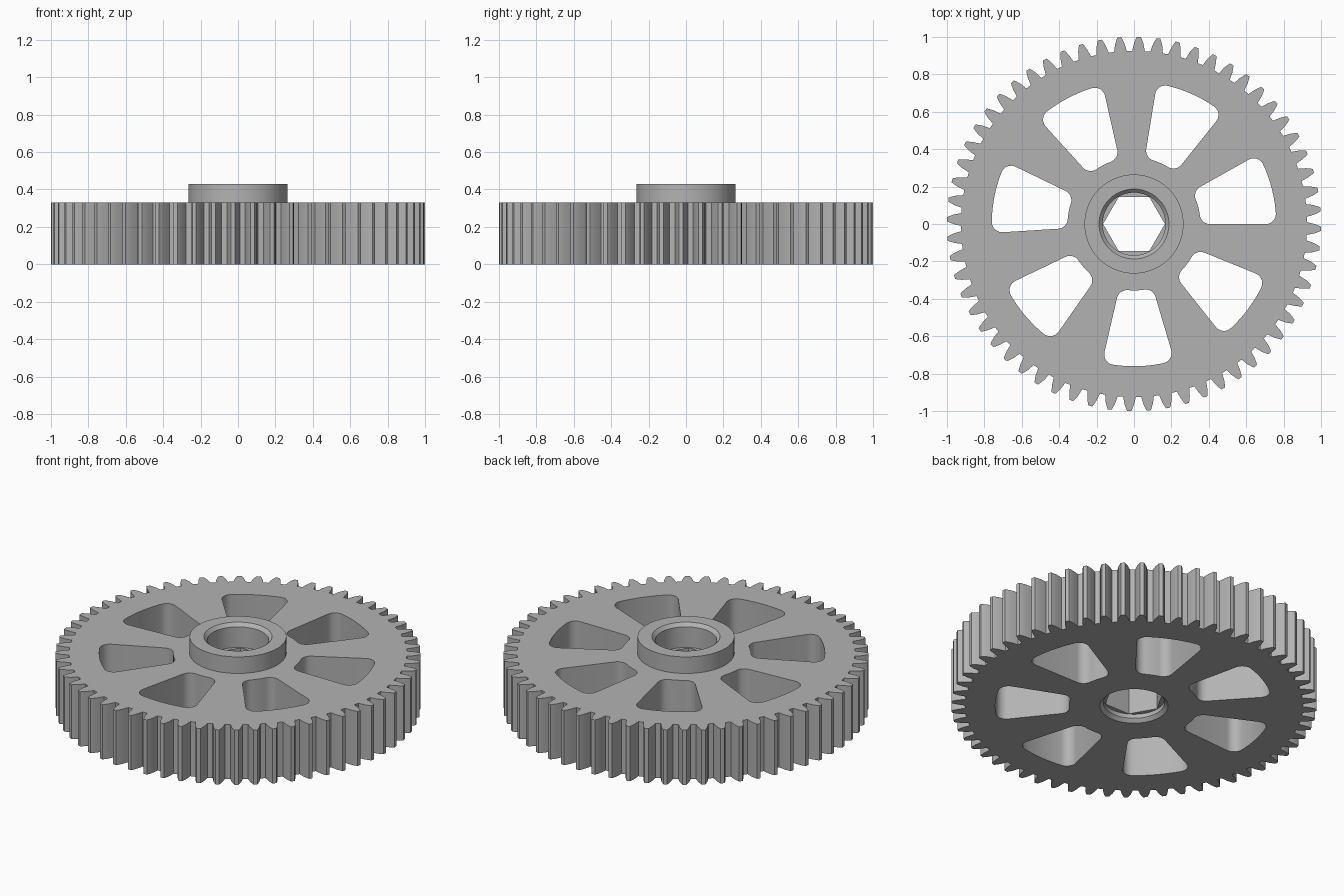
import bpy, bmesh
from math import pi, sin, cos, asin, radians

old = bpy.data.objects.get("Cube")
if old:
    bpy.data.objects.remove(old, do_unlink=True)

TEETH, SLOTS = 60, 7
PLATE_TOP, HUB_TOP = 0.33, 0.43
HUB_R, BORE_R, POCKET_R, HEX_FLAT = 0.265, 0.187, 0.168, 0.143

grey = bpy.data.materials.new("plain grey")
grey.use_nodes = True
colour = (0.45, 0.45, 0.45, 1)
grey.diffuse_color = colour
grey.node_tree.nodes["Principled BSDF"].inputs["Base Color"].default_value = colour


def polar(r, a):
    return (r * cos(a), r * sin(a))


def arc(centre, r, a0, a1, n):
    return [(centre[0] + r * cos(a0 + (a1 - a0) * i / n),
             centre[1] + r * sin(a0 + (a1 - a0) * i / n)) for i in range(n + 1)]


def gear_outline():
    """Tapered teeth: half of each tooth, mirrored about its centre line."""
    pitch = 2 * pi / TEETH
    half = [(0.925, 0.35), (0.965, 0.25), (0.99, 0.15), (1.0, 0.10)]
    tooth = [(r, -f) for r, f in half] + [(r, f) for r, f in reversed(half)]
    return [polar(r, (i - 0.25 + f) * pitch) for i in range(TEETH) for r, f in tooth]


def slot_outline(mid):
    """Ring sector with radial sides and rounded corners."""
    r0, r1, c, h = 0.355, 0.76, 0.055, radians(14.7)
    ao, ai = h - asin(c / (r1 - c)), h - asin(c / (r0 + c))
    pts = arc((0, 0), r1, mid - ao, mid + ao, 10)
    pts += arc(polar(r1 - c, mid + ao), c, mid + ao, mid + h + pi / 2, 8)[1:]
    pts += arc(polar(r0 + c, mid + ai), c, mid + h + pi / 2, mid + ai + pi, 8)
    pts += arc((0, 0), r0, mid + ai, mid - ai, 6)[1:]
    pts += arc(polar(r0 + c, mid - ai), c, mid - ai - pi, mid - h - pi / 2, 8)[1:]
    pts += arc(polar(r1 - c, mid - ao), c, mid - h - pi / 2, mid - ao, 8)[:-1]
    return pts


def finish(obj):
    bpy.ops.object.select_all(action="DESELECT")
    obj.select_set(True)
    bpy.context.view_layer.objects.active = obj
    if obj.type == "CURVE":
        bpy.ops.object.convert(target="MESH")
        obj = bpy.context.object
    bm = bmesh.new()
    bm.from_mesh(obj.data)
    bmesh.ops.remove_doubles(bm, verts=bm.verts, dist=1e-5)
    bm.to_mesh(obj.data)
    bm.free()
    bpy.ops.object.shade_smooth_by_angle(angle=radians(25))


# Toothed plate with slots and a round opening
curve = bpy.data.curves.new("gear_plate", "CURVE")
curve.dimensions = "2D"
curve.fill_mode = "BOTH"
curve.extrude = PLATE_TOP / 2
outlines = [gear_outline(), arc((0, 0), BORE_R, 0, 2 * pi, 48)[:-1]]
outlines += [slot_outline(radians(14.6) + 2 * pi * i / SLOTS) for i in range(SLOTS)]
for pts in outlines:
    spline = curve.splines.new("POLY")
    spline.points.add(len(pts) - 1)
    for p, (x, y) in zip(spline.points, pts):
        p.co = (x, y, 0, 1)
    spline.use_cyclic_u = True
curve.materials.append(grey)
plate = bpy.data.objects.new("gear_plate", curve)
plate.location.z = PLATE_TOP / 2
bpy.context.collection.objects.link(plate)
finish(plate)

# Raised hub, bearing pockets and hexagonal bore, skinned ring by ring
STEPS = 48
rings = [(HUB_R, PLATE_TOP), (HUB_R, HUB_TOP), (BORE_R, HUB_TOP),
         (POCKET_R, HUB_TOP - 0.02), (POCKET_R, 0.285), ("hex", 0.285),
         ("hex", 0.045), (POCKET_R, 0.045), (POCKET_R, 0.02), (BORE_R, 0)]
bm = bmesh.new()
loops = []
for r, z in rings:
    loop = []
    for i in range(STEPS):
        a = 2 * pi * i / STEPS
        radius = HEX_FLAT / cos(a % (pi / 3) - pi / 6) if r == "hex" else r
        loop.append(bm.verts.new((*polar(radius, a), z)))
    loops.append(loop)
for low, high in zip(loops, loops[1:]):
    for i in range(STEPS):
        j = (i + 1) % STEPS
        bm.faces.new((low[i], low[j], high[j], high[i]))
mesh = bpy.data.meshes.new("hub")
bm.to_mesh(mesh)
bm.free()
mesh.materials.append(grey)
hub = bpy.data.objects.new("hub", mesh)
bpy.context.collection.objects.link(hub)
finish(hub)
